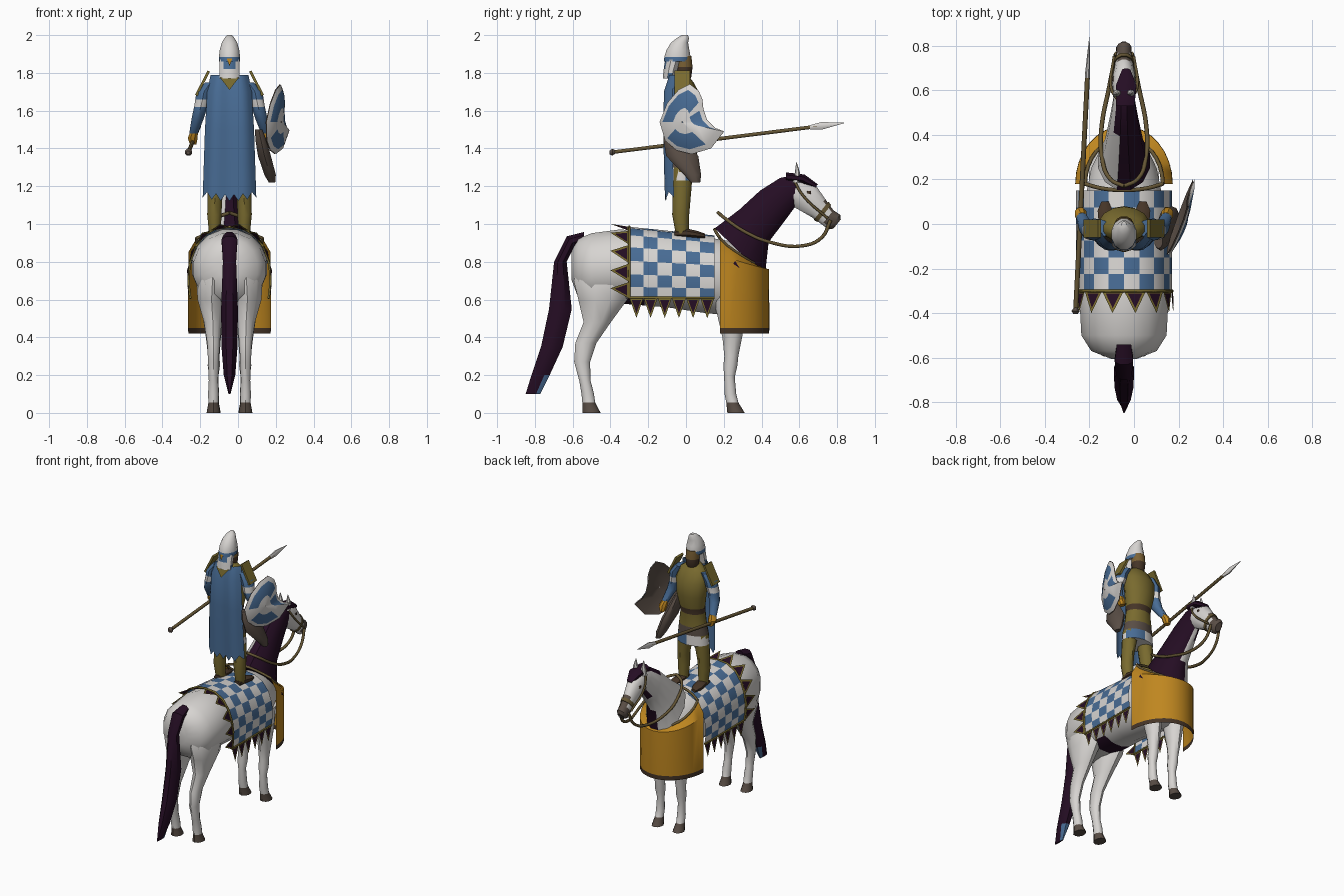
import bpy, bmesh, math
from mathutils import Vector

if "Cube" in bpy.data.objects:
    bpy.data.objects.remove(bpy.data.objects["Cube"])

CX = -0.045  # centre line of horse and rider
COLOURS = {
    "white": (0.68, 0.66, 0.64), "blue": (0.065, 0.15, 0.3), "olive": (0.19, 0.145, 0.028),
    "purple": (0.018, 0.004, 0.017), "orange": (0.52, 0.24, 0.014), "leather": (0.1, 0.075, 0.06),
    "dark brown": (0.06, 0.035, 0.02), "skin": (0.2, 0.12, 0.035), "wood": (0.13, 0.092, 0.035)}
MATS = {}
for key, rgb in COLOURS.items():
    m = bpy.data.materials.new(key)
    m.use_nodes = True
    m.diffuse_color = (*rgb, 1)
    m.node_tree.nodes["Principled BSDF"].inputs["Base Color"].default_value = (*rgb, 1)
    MATS[key] = m


def build(name, verts, faces, paint, closed=True):
    """Mesh from points; paint is a colour, a list per face, or a rule (centre, normal)."""
    me = bpy.data.meshes.new(name)
    me.from_pydata(verts, [], faces)
    bm = bmesh.new()
    bm.from_mesh(me)
    if closed:
        bmesh.ops.recalc_face_normals(bm, faces=bm.faces)
    bm.normal_update()
    bm.to_mesh(me)
    bm.free()
    slots = []
    for i, p in enumerate(me.polygons):
        key = paint if isinstance(paint, str) else (
            paint[i] if isinstance(paint, list) else paint(p.center, p.normal))
        if key not in slots:
            slots.append(key)
            me.materials.append(MATS[key])
        p.material_index = slots.index(key)
    ob = bpy.data.objects.new(name, me)
    bpy.context.collection.objects.link(ob)


def loft(name, rings, paint, sides=12, cx=CX):
    """Skin elliptical rings (x, y, z, half width, half depth, tilt in degrees)."""
    verts, faces = [], []
    for x, y, z, hx, hd, *tilt in rings:
        t = math.radians(tilt[0] if tilt else 0)
        for k in range(sides):
            a = math.tau * (k + 0.5) / sides
            d = hd * math.sin(a)
            verts.append((cx + x + hx * math.cos(a), y + d * math.cos(t), z + d * math.sin(t)))
    for r in range(len(rings) - 1):
        for k in range(sides):
            a, b = r * sides + k, r * sides + (k + 1) % sides
            faces.append((a, b, b + sides, a + sides))
    faces.append(tuple(range(sides)))
    faces.append(tuple(range(len(verts) - sides, len(verts))))
    build(name, verts, faces, paint)


def pipe(name, points, radius, colour, smooth=True):
    cu = bpy.data.curves.new(name, "CURVE")
    cu.dimensions = "3D"
    cu.bevel_depth, cu.bevel_resolution, cu.resolution_u = radius, 1, 5
    cu.use_fill_caps = True
    sp = cu.splines.new("BEZIER" if smooth else "POLY")
    pts = sp.bezier_points if smooth else sp.points
    pts.add(len(points) - 1)
    for p, co in zip(pts, points):
        if smooth:
            p.co = co
            p.handle_left_type = p.handle_right_type = "AUTO"
        else:
            p.co = (*co, 1)
    cu.materials.append(MATS[colour])
    bpy.context.collection.objects.link(bpy.data.objects.new(name, cu))


# Horse body, neck, head and tail
loft("horse_body", [
    (0, -.605, .78, .06, .08, 90), (0, -.57, .765, .15, .16, 90), (0, -.5, .76, .195, .195, 90),
    (0, -.35, .775, .203, .2, 90), (0, -.22, .765, .195, .2, 90), (0, -.1, .755, .185, .2, 90),
    (0, .1, .73, .18, .205, 90), (0, .25, .71, .15, .2, 90), (0, .37, .7, .09, .13, 90)],
    lambda c, n: "purple" if n.z < -.85 and -.33 < c.y < -.23 else "white", 16)
AXIS = Vector((0, .75, -.66))
loft("horse_neck", [
    (0, .285, .85, .12, .19, -44), (0, .36, .99, .088, .12, -48), (0, .46, 1.1, .066, .106, -49),
    (0, .54, 1.17, .052, .088, -61), (0, .59, 1.19, .045, .072, -75)],
    lambda c, n: "purple" if c.x > CX - .03 and n.dot(AXIS) < .92 else "white")
loft("horse_head", [
    (0, .56, 1.18, .045, .07, 51), (0, .635, 1.145, .055, .083, 51), (0, .7, 1.085, .043, .062, 51),
    (0, .75, 1.035, .035, .05, 51), (0, .785, 1.01, .036, .052, 51), (0, .8, 1.0, .022, .032, 51)],
    lambda c, n: "leather" if c.y > .75 else "white")
loft("forelock", [(.005, .53, 1.25, .045, .025, 90), (.01, .62, 1.24, .05, .025, 70),
                  (.01, .69, 1.2, .02, .014, 50)], "purple", 8)
loft("tail", [
    (0, -.54, .93, .035, .03, 90), (0, -.61, .91, .045, .035, 130), (0, -.665, .8, .038, .036, 180),
    (0, -.665, .55, .048, .065, 180), (0, -.71, .35, .046, .062, 180), (0, -.77, .2, .033, .052, 180),
    (0, -.81, .1, .006, .042, 180)],
    lambda c, n: "blue" if c.z < .2 and n.y > .2 else "purple", 8)
for s, side in ((1, "left"), (-1, "right")):
    loft(side + "_ear", [(s * .03, .58, 1.22, .022, .02), (s * .032, .59, 1.27, .018, .014),
                         (s * .03, .585, 1.325, .002, .002)], "white", 6)
    loft(side + "_horse_eye", [(s * .046, .65, 1.16, .008, .014), (s * .046, .65, 1.175, .008, .012)],
         "dark brown", 6)
    # Legs with hooves
    loft(side + "_hind_leg", [
        (s * .085, -.42, .82, .06, .13), (s * .09, -.435, .7, .09, .16), (s * .095, -.44, .6, .078, .13),
        (s * .088, -.47, .48, .05, .072), (s * .085, -.53, .37, .035, .056),
        (s * .085, -.55, .27, .03, .042), (s * .085, -.535, .17, .026, .03),
        (s * .085, -.52, .1, .03, .033), (s * .085, -.515, .055, .028, .034),
        (s * .085, -.5, 0, .038, .048)],
        lambda c, n: "leather" if c.z < .05 else "white", 10)
    loft(side + "_fore_leg", [
        (s * .09, .23, .68, .07, .11), (s * .088, .24, .52, .058, .075), (s * .085, .245, .4, .042, .052),
        (s * .083, .24, .3, .032, .037), (s * .083, .235, .25, .034, .037),
        (s * .083, .23, .19, .025, .028), (s * .083, .235, .1, .029, .031),
        (s * .083, .245, .055, .028, .032), (s * .083, .265, 0, .038, .046)],
        lambda c, n: "leather" if c.z < .05 else "white", 10)
    # Bridle and reins
    pipe(side + "_rein", [(CX + s * .035, .765, 1.02), (CX + s * .045, .72, .93), (CX + s * .065, .62, .885),
                          (CX + s * .1, .44, .905), (CX + s * .1, .31, .96), (CX + s * .06, .2, 1.035),
                          (CX, .17, 1.06)], .01, "wood")
    pipe(side + "_cheek_strap", [(CX + s * .03, .56, 1.255), (CX + s * .06, .62, 1.15),
                                 (CX + s * .045, .75, 1.03)], .007, "wood")
loft("noseband", [(0, .715, 1.07, .046, .064, 51), (0, .732, 1.055, .044, .06, 51)], "wood")

# Chequered saddle cloth draped over the back
HALF = [(0, .975), (.07, .968), (.135, .932), (.18, .87), (.205, .80), (.215, .73), (.213, .665), (.205, .605)]
ARCH = [(-x, z) for x, z in HALF[:0:-1]] + HALF
COLS, TEETH = 6, 10


def drape(x, z, y, grow=1.0):
    return Vector((CX + x * grow, y, z + (.01 - .1 * (y + .3)) * (z - .6) / .37))


def along_arch(t):
    i = min(int(t * (len(ARCH) - 1)), len(ARCH) - 2)
    return Vector(ARCH[i]).lerp(Vector(ARCH[i + 1]), t * (len(ARCH) - 1) - i)


ys = [-.3 + .45 * j / COLS for j in range(COLS + 1)]
n = len(ARCH)
build("saddle_cloth", [drape(x, z, y) for y in ys for x, z in ARCH],
      [(j * n + i, j * n + i + 1, (j + 1) * n + i + 1, (j + 1) * n + i)
       for j in range(COLS) for i in range(n - 1)],
      [("blue", "white")[(i + j) % 2] for j in range(COLS) for i in range(n - 1)], False)
pipe("rear_cloth_border", [drape(x, z, -.3, 1.01) for x, z in ARCH], .007, "olive", False)


def pennants(name, triples):
    """Olive triangles with an inset purple face."""
    verts, faces, cols = [], [], []
    for tri in triples:
        o = len(verts)
        mid = sum(tri, Vector()) / 3
        verts += list(tri) + [mid + (p - mid) * .66 for p in tri]
        faces += [(o + k, o + (k + 1) % 3, o + 3 + (k + 1) % 3, o + 3 + k) for k in range(3)]
        faces.append((o + 3, o + 4, o + 5))
        cols += ["olive"] * 3 + ["purple"]
    build(name, verts, faces, cols, False)


pennants("rear_pennants", [
    (drape(*along_arch(k / TEETH), -.3, 1.03), drape(*along_arch((k + 1) / TEETH), -.3, 1.03),
     drape(*along_arch((k + .5) / TEETH) + Vector((0, .01)), -.4, 1.05)) for k in range(TEETH)])
for s, side in ((1, "left"), (-1, "right")):
    edge = [drape(s * .207, .61, y) for y in ys]
    pipe(side + "_cloth_hem", edge, .006, "olive", False)
    pennants(side + "_pennants", [(a, b, (a + b) / 2 + Vector((0, 0, -.108))) for a, b in zip(edge, edge[1:])])

# Chest guard wrapped around the front, with its collar rim and strap
STEPS = 16
verts, top = [], []
for k in range(STEPS + 1):
    a = math.pi * k / STEPS
    high = .92 - .15 * math.sin(a) ** .8
    for z, r in ((.42, 1), (.45, 1.005), (high - .07 + .06 * math.sin(a), 1), (high + .005, .8)):
        verts.append((CX + .218 * r * math.cos(a), .18 + .26 * r * math.sin(a), z))
    top.append(verts[-1])
build("chest_guard", verts, [(k * 4 + r, k * 4 + r + 4, k * 4 + r + 5, k * 4 + r + 1)
                             for k in range(STEPS) for r in range(3)],
      lambda c, nn: "dark brown" if c.z < .45 else "orange", False)
pipe("chest_guard_rim", top, .009, "wood", False)
pipe("withers_strap", [(CX + .174, .18, .925), (CX + .1, .16, .955), (CX, .152, .97),
                       (CX - .1, .16, .955), (CX - .174, .18, .925)], .009, "wood")
build("chest_guard_mark", [(CX + .212, .25, .79), (CX + .206, .285, .765), (CX + .21, .26, .805)],
      [(0, 1, 2)], "purple", False)

# Rider torso, skirt and belt
loft("tunic", [
    (0, -.02, 1.23, .116, .08), (0, -.02, 1.3, .11, .078), (0, -.015, 1.36, .1, .073),
    (0, -.015, 1.45, .088, .07), (0, -.01, 1.49, .09, .072), (0, 0, 1.58, .107, .08),
    (0, -.002, 1.68, .115, .08), (0, -.02, 1.75, .095, .06), (0, -.03, 1.79, .04, .04)],
    lambda c, nn: ("blue" if nn.x * nn.y > 0 else "white") if c.z < 1.3 else
    "leather" if c.z < 1.36 else "dark brown" if 1.45 < c.z < 1.49 else "olive", 14)
for s, side in ((1, "left"), (-1, "right")):
    loft(side + "_rider_leg", [
        (s * .06, -.02, 1.3, .05, .055), (s * .07, -.022, 1.2, .047, .052), (s * .078, -.024, 1.12, .04, .047),
        (s * .08, -.028, 1.05, .04, .045), (s * .078, -.02, .95, .032, .035)], "olive", 10)
    loft(side + "_boot", [(s * .078, -.06, .948, .025, .02, 90), (s * .08, 0, .953, .036, .026, 90),
                          (s * .085, .06, .945, .036, .02, 90), (s * .085, .1, .938, .018, .012, 90)],
         "dark brown", 8)
    loft(side + "_arm", [
        (s * .1, -.02, 1.75, .03, .04), (s * .135, -.025, 1.7, .042, .05), (s * .143, -.025, 1.66, .04, .046),
        (s * .152, -.03, 1.62, .037, .043), (s * .168, -.02, 1.56, .034, .038),
        (s * .19, .03, 1.48, .024, .026)],
        lambda c, nn: "white" if 1.62 < c.z < 1.67 else "blue", 10)
    loft(side + "_hand", [(s * .187, .03, 1.49, .022, .024), (s * .195, .045, 1.455, .028, .032),
                          (s * .192, .055, 1.42, .018, .022)], "orange", 8)
    bpy.ops.mesh.primitive_cube_add(size=1, location=(CX + s * .143, -.02, 1.745),
                                    rotation=(0, -s * math.radians(27), 0))
    plate = bpy.context.object
    plate.name = side + "_shoulder_plate"
    plate.scale = (.014, .08, .145)
    plate.data.materials.append(MATS["olive"])

# Head and tall forward-leaning helmet
loft("head", [(0, -.015, 1.75, .03, .03), (0, -.012, 1.78, .042, .042), (0, -.01, 1.83, .046, .046),
              (0, -.015, 1.89, .045, .045)],
     lambda c, nn: "dark brown" if c.z < 1.81 else "skin")
loft("helmet", [
    (0, -.048, 1.86, .058, .072), (0, -.045, 1.885, .058, .072), (0, -.043, 1.92, .054, .063),
    (0, -.034, 1.96, .042, .047), (0, -.016, 1.985, .027, .033), (0, -.006, 2.0, .012, .017)],
    lambda c, nn: "blue" if c.z < 1.88 and nn.z > -.9 else "white")
loft("neck_guard", [(0, -.088, 1.77, .056, .035), (0, -.082, 1.8, .056, .038), (0, -.078, 1.82, .056, .04),
                    (0, -.065, 1.87, .056, .045)],
     lambda c, nn: "blue" if (c.z > 1.82) == (abs(nn.x) < .7) and not 1.8 < c.z < 1.82 else "white", 10)
build("helmet_badge", [(CX - .014, -.123, 1.875), (CX + .014, -.123, 1.875), (CX, -.127, 1.835)],
      [(0, 1, 2)], "orange", False)

# Cape with ragged hem
rows = [(1.79, .1, -.085), (1.7, .118, -.115), (1.5, .13, -.118), (1.32, .136, -.115), (1.14, .142, -.11)]
W = 12
verts = []
for r, (z, half, y) in enumerate(rows):
    for k in range(W + 1):
        u = 2 * k / W - 1
        hem = .035 * (k % 2) - .02 * (1 - u * u) if r == len(rows) - 1 else 0
        verts.append((CX + half * u, y + .045 * u ** 4 + .006 * math.cos(5 * u), z + hem))
build("cape", verts, [(r * 13 + k, r * 13 + k + 1, r * 13 + k + 14, r * 13 + k + 13)
                      for r in range(len(rows) - 1) for k in range(W)], "blue", False)
build("cape_collar", [(CX - .05, -.112, 1.775), (CX + .05, -.112, 1.775), (CX, -.127, 1.71)],
      [(0, 1, 2)], "olive", False)

# Bow case at the hip
loft("bow_case", [(.155, -.075, 1.5, .02, .035), (.165, -.06, 1.45, .03, .06), (.185, -.02, 1.36, .036, .085),
                  (.215, .035, 1.26, .032, .045), (.225, .05, 1.22, .018, .025)], "leather", 10)

# Crescent shield: white rim, blue blotches, plain back
outline = [(.02, 1.74), (-.04, 1.71), (-.1, 1.64), (-.14, 1.54), (-.11, 1.44), (-.05, 1.39), (.03, 1.37),
           (.13, 1.4), (.2, 1.49), (.15, 1.51), (.11, 1.55), (.09, 1.61), (.085, 1.66), (.065, 1.705)]
hub = Vector((-.01, 1.54))
n = len(outline)
verts, faces, cols = [], [], []
for scale, lift in ((1, 0), (.85, .012), (.38, .026), (.02, .03)):
    for p in outline:
        q = hub + (Vector(p) - hub) * scale
        verts.append((.203 + .36 * q.x + .08 * (q.y - 1.54) + lift, q.x - .36 * lift, q.y))
for r in range(3):
    for k in range(n):
        a, b = r * n + k, r * n + (k + 1) % n
        faces.append((a, b, b + n, a + n))
        cols.append("blue" if r == 1 and k % 4 != 3 else "white")
build("shield_face", verts, faces, cols, False)
build("shield_back", [(x - .006, y + .002, z) for x, y, z in verts], [f[::-1] for f in faces], "leather", False)

# Spear
butt, tip = Vector((-.262, -.39, 1.38)), Vector((-.2, .84, 1.535))
pipe("spear_shaft", [butt, butt.lerp(tip, .88)], .011, "wood", False)
loft("spear_head", [(*butt.lerp(tip, t), w, h, 90) for t, w, h in
                    ((.85, .012, .012), (.9, .01, .022), (1, .001, .001))], "white", 8, 0)
loft("spear_butt", [(*butt.lerp(tip, t), w, w, 90) for t, w in
                    ((-.012, .01), (0, .02), (.012, .01))], "leather", 8, 0)

# Smooth shading that keeps hard edges
bpy.ops.object.select_all(action="DESELECT")
for ob in bpy.context.scene.objects:
    if ob.type == "MESH":
        ob.select_set(True)
        bpy.context.view_layer.objects.active = ob
bpy.ops.object.shade_smooth_by_angle(angle=math.radians(40))
